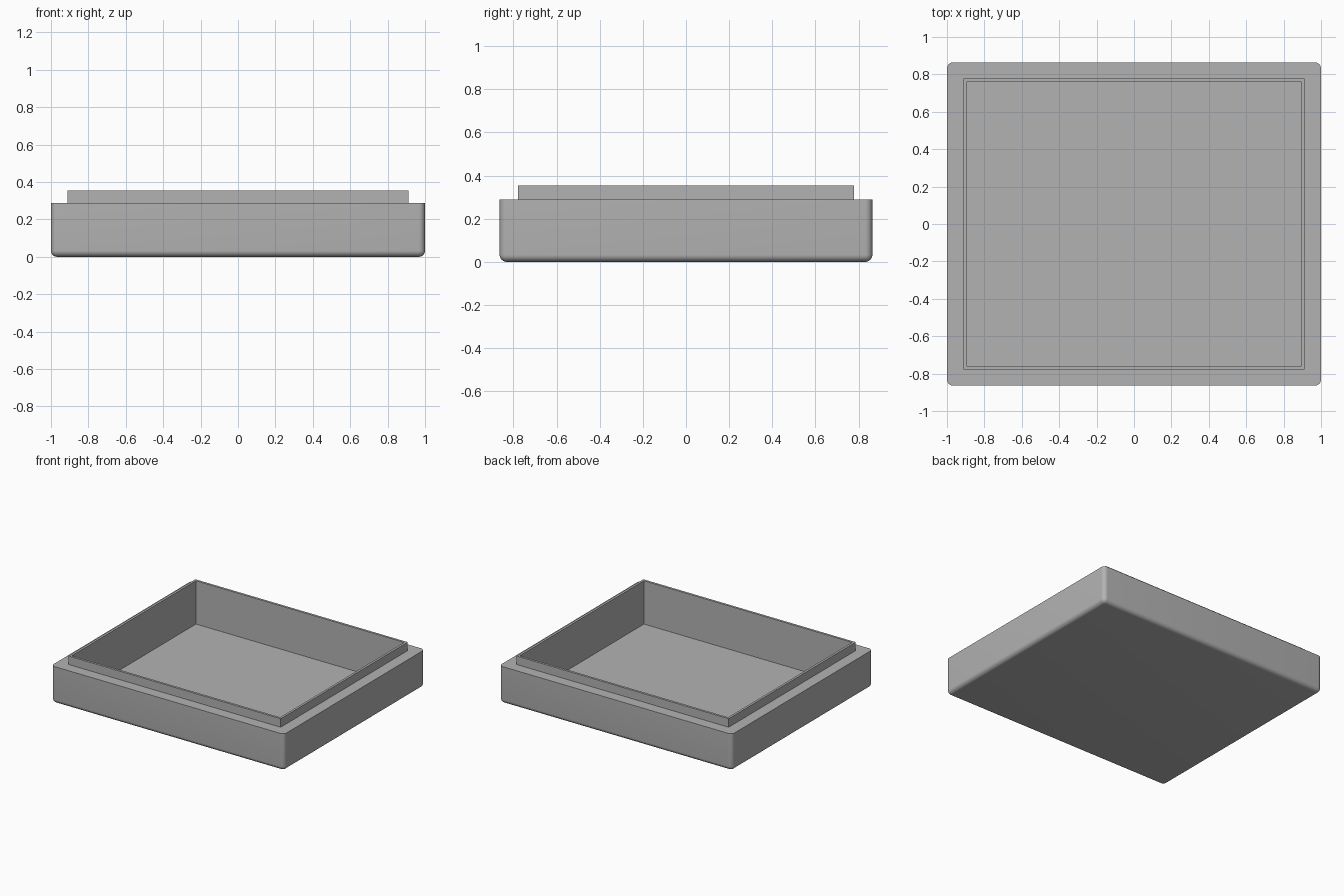
import bpy
import bmesh
from math import radians
from mathutils import Matrix, Vector

if "Cube" in bpy.data.objects:
    bpy.data.objects.remove(bpy.data.objects["Cube"])

BODY_TOP, LIP_TOP, FLOOR = 0.288, 0.354, 0.018
BODY = (1.0, 0.864)       # half sizes in x and y
LIP = (0.912, 0.779)
CAVITY = (0.894, 0.761)

grey = bpy.data.materials.new("plain grey")
grey.use_nodes = True
colour = (0.45, 0.45, 0.45, 1)
grey.diffuse_color = colour
grey.node_tree.nodes["Principled BSDF"].inputs["Base Color"].default_value = colour


def box(name, half, z0, z1, fillet=0):
    """Box from z0 to z1; a fillet rounds every edge except the top rim."""
    bm = bmesh.new()
    size = Vector((2 * half[0], 2 * half[1], z1 - z0))
    place = Matrix.Translation((0, 0, (z0 + z1) / 2)) @ Matrix.Diagonal(size).to_4x4()
    bmesh.ops.create_cube(bm, size=1, matrix=place)
    if fillet:
        edges = [e for e in bm.edges if min(v.co.z for v in e.verts) < z0 + 0.001]
        bmesh.ops.bevel(bm, geom=edges, offset=fillet, segments=8,
                        profile=0.5, affect='EDGES', clamp_overlap=True)
    mesh = bpy.data.meshes.new(name)
    bm.to_mesh(mesh)
    bm.free()
    mesh.materials.append(grey)
    obj = bpy.data.objects.new(name, mesh)
    bpy.context.collection.objects.link(obj)
    return obj


# Rounded tray body, the raised lip block and the hollow
tray = box("tray", BODY, 0, BODY_TOP, fillet=0.033)
lip = box("lip_block", LIP, BODY_TOP - 0.1, LIP_TOP)
cavity = box("cavity_cutter", CAVITY, FLOOR, LIP_TOP + 0.1)

# Join the lip, then hollow out the tray
bpy.ops.object.select_all(action='DESELECT')
tray.select_set(True)
bpy.context.view_layer.objects.active = tray
for tool, operation in ((lip, 'UNION'), (cavity, 'DIFFERENCE')):
    mod = tray.modifiers.new(operation.title(), 'BOOLEAN')
    mod.operation = operation
    mod.solver = 'EXACT'
    mod.object = tool
    bpy.ops.object.modifier_apply(modifier=mod.name)
    bpy.data.objects.remove(tool)

# Smooth fillets, crisp rims
bpy.ops.object.shade_smooth_by_angle(angle=radians(30))
